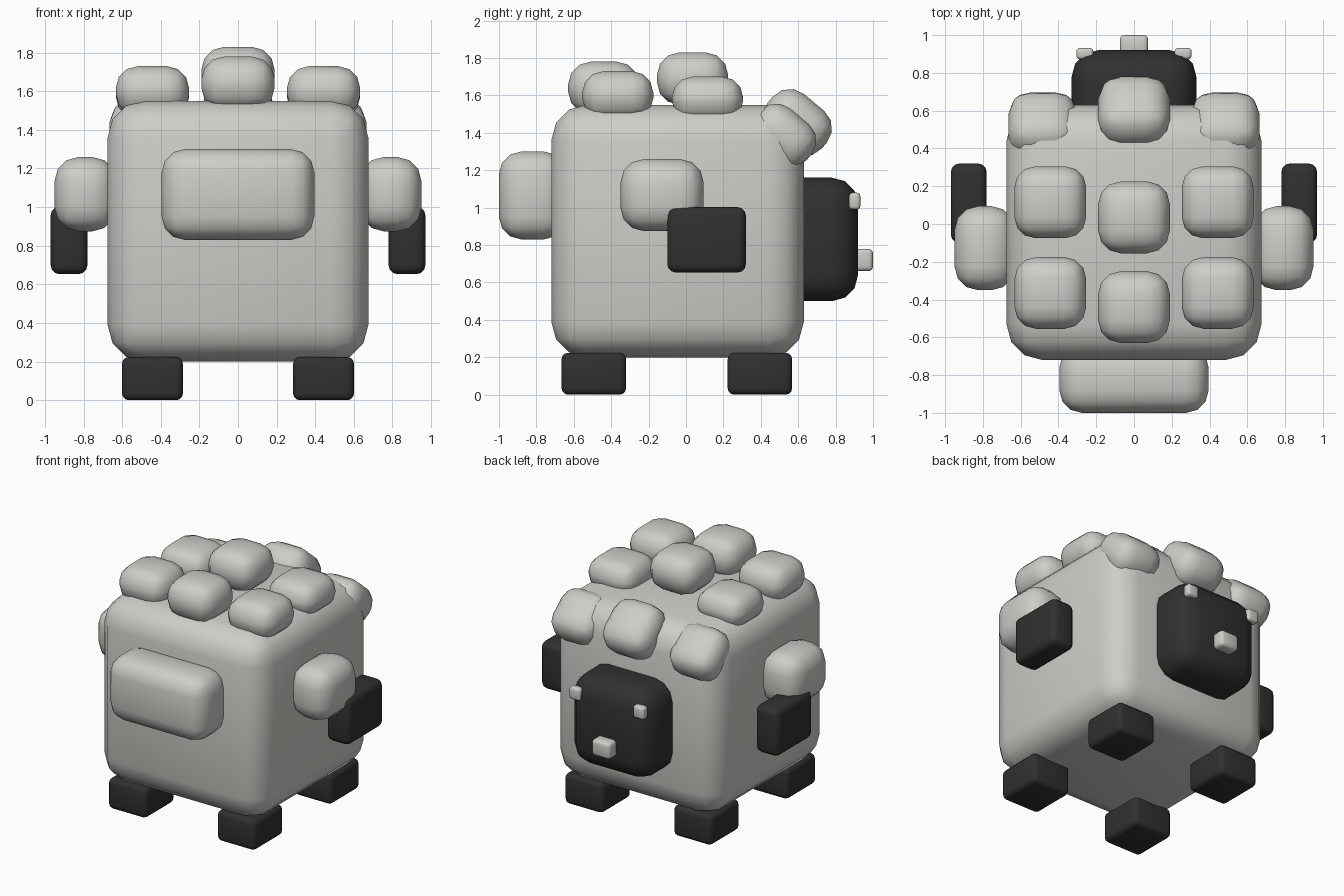
import bpy
from math import radians

cube = bpy.data.objects.get("Cube")
if cube:
    bpy.data.objects.remove(cube, do_unlink=True)


def material(name, colour):
    mat = bpy.data.materials.new(name)
    mat.use_nodes = True
    mat.diffuse_color = colour
    mat.node_tree.nodes["Principled BSDF"].inputs["Base Color"].default_value = colour
    return mat


WOOL = material("warm_white", (0.62, 0.61, 0.575, 1))
DARK = material("charcoal", (0.03, 0.03, 0.03, 1))


def block(name, centre, size, bevel, mat, tilt=0, segments=3):
    """Rounded box, smooth shaded."""
    bpy.ops.mesh.primitive_cube_add(size=1, location=centre)
    ob = bpy.context.object
    ob.name = name
    ob.scale = size
    bpy.ops.object.transform_apply(location=False, rotation=False, scale=True)
    ob.rotation_euler.x = radians(tilt)
    mod = ob.modifiers.new("round_edges", "BEVEL")
    mod.width = bevel
    mod.segments = segments
    mod.limit_method = 'NONE'
    bpy.ops.object.modifier_apply(modifier=mod.name)
    bpy.ops.object.shade_smooth_by_angle(angle=radians(50))
    ob.data.materials.append(mat)
    return ob


def pair(name, centre, *args, **kw):
    x, y, z = centre
    for side, s in (("left", 1), ("right", -1)):
        block(f"{side}_{name}", (s * x, y, z), *args, **kw)


# Body, tail and face
block("body", (0, -0.045, 0.875), (1.35, 1.35, 1.35), 0.19, WOOL)
block("tail", (0, -0.82, 1.065), (0.79, 0.36, 0.47), 0.12, WOOL)
block("face", (0, 0.68, 0.83), (0.66, 0.48, 0.66), 0.14, DARK)
block("nose", (0, 0.945, 0.72), (0.15, 0.11, 0.12), 0.025, WOOL)
pair("eye", (0.26, 0.902, 1.035), (0.09, 0.06, 0.09), 0.018, WOOL)

# Ears with woolly tufts above them
pair("ear_tuft", (0.79, -0.128, 1.067), (0.32, 0.445, 0.385), 0.125, WOOL)
pair("ear", (0.875, 0.11, 0.828), (0.19, 0.42, 0.35), 0.045, DARK)

# Feet
for end, y in (("back", -0.493), ("front", 0.395)):
    pair(f"{end}_foot", (0.443, y, 0.112), (0.315, 0.345, 0.224), 0.035, DARK)

# Wool curls on top
curl = (0.38, 0.38, 0.28)
block("middle_curl", (0, 0.035, 1.69), curl, 0.12, WOOL)
block("rear_curl", (0, -0.44, 1.64), curl, 0.12, WOOL)
pair("middle_side_curl", (0.443, 0.115, 1.58), (0.38, 0.38, 0.24), 0.11, WOOL)
pair("rear_side_curl", (0.443, -0.365, 1.6), (0.38, 0.38, 0.26), 0.115, WOOL)

# Curls over the brow, tipped toward the face
block("brow_curl", (0, 0.595, 1.455), curl, 0.12, WOOL, tilt=-40)
pair("brow_side_curl", (0.482, 0.52, 1.385), (0.365, 0.36, 0.27), 0.115, WOOL, tilt=-40)
